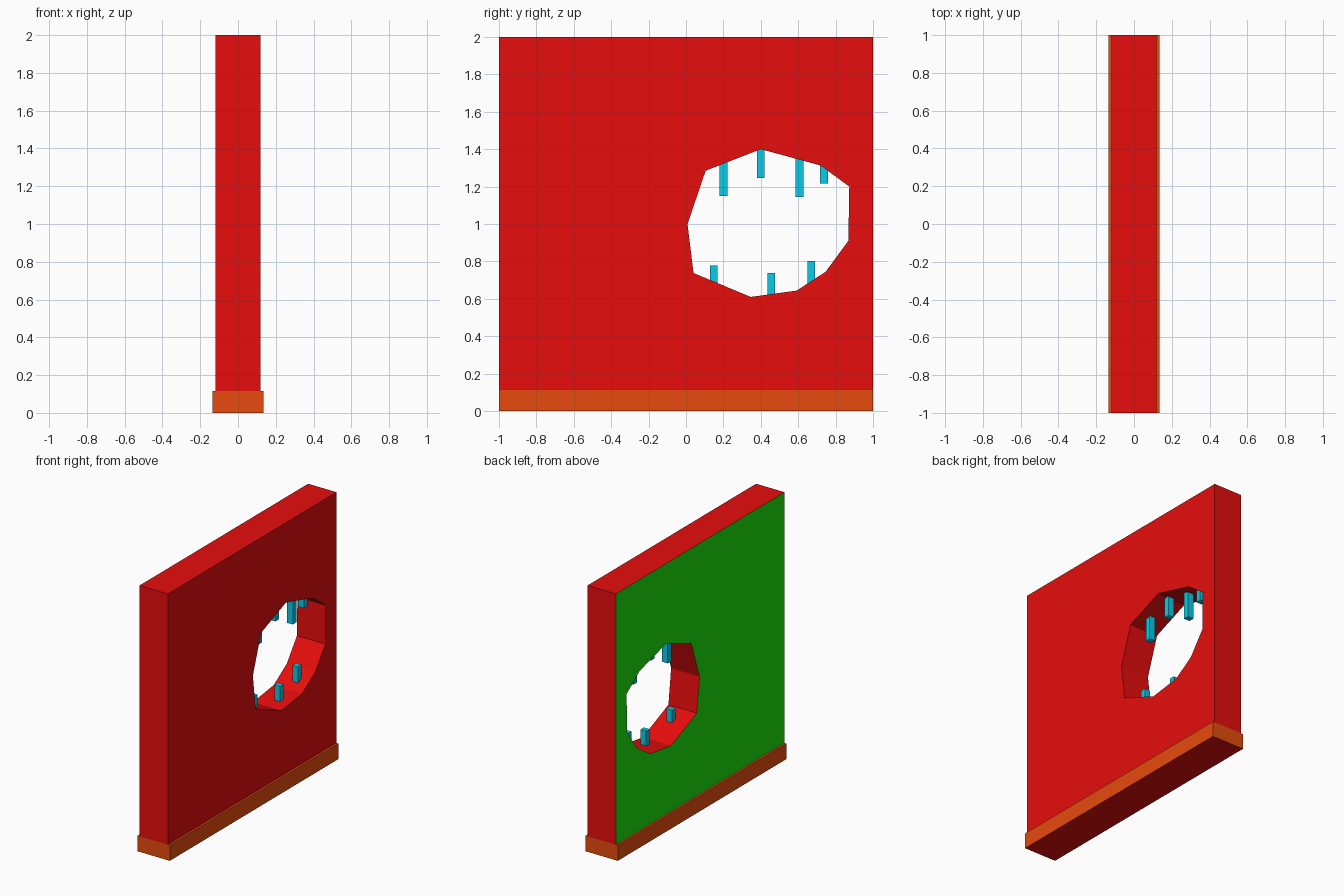
import bpy, bmesh
from mathutils import Vector

if "Cube" in bpy.data.objects:
    bpy.data.objects.remove(bpy.data.objects["Cube"])


def material(name, rgb):
    m = bpy.data.materials.new(name)
    m.diffuse_color = (*rgb, 1)
    m.use_nodes = True
    m.node_tree.nodes["Principled BSDF"].inputs["Base Color"].default_value = m.diffuse_color
    return m


RED = material("red", (0.8, 0.004, 0.004))
GREEN = material("green", (0.01, 0.78, 0.003))
ORANGE = material("orange", (0.8, 0.07, 0.004))
CYAN = material("cyan", (0.003, 0.6, 0.8))


def add_object(name, bm, mats):
    bmesh.ops.recalc_face_normals(bm, faces=bm.faces)
    mesh = bpy.data.meshes.new(name)
    bm.to_mesh(mesh)
    bm.free()
    for m in mats:
        mesh.materials.append(m)
    ob = bpy.data.objects.new(name, mesh)
    bpy.context.collection.objects.link(ob)
    return ob


def box(name, lo, hi, mats):
    lo, hi = Vector(lo), Vector(hi)
    bm = bmesh.new()
    bmesh.ops.create_cube(bm, size=1)
    bmesh.ops.scale(bm, vec=hi - lo, verts=bm.verts)
    bmesh.ops.translate(bm, vec=(lo + hi) / 2, verts=bm.verts)
    return add_object(name, bm, mats)


BASE_TOP, HALF = 0.117, 0.118

# Wall panel: flat outline with a ragged hole, extruded through its thickness
outline = [(-1, BASE_TOP), (1, BASE_TOP), (1, 2), (-1, 2)]
hole = [(0.105, 1.285), (0.40, 1.40), (0.72, 1.313), (0.873, 1.20),
        (0.868, 0.91), (0.747, 0.745), (0.592, 0.644), (0.346, 0.61),
        (0.04, 0.738), (0.008, 1.0)]
bm = bmesh.new()
edges = []
for loop in (outline, hole):
    vs = [bm.verts.new((-HALF, y, z)) for y, z in loop]
    edges += [bm.edges.new((vs[i - 1], vs[i])) for i in range(len(vs))]
bmesh.ops.triangle_fill(bm, use_beauty=True, use_dissolve=False,
                        edges=edges, normal=(-1, 0, 0))
ret = bmesh.ops.extrude_face_region(bm, geom=bm.faces[:], use_keep_orig=True)
top = [g for g in ret["geom"] if isinstance(g, bmesh.types.BMVert)]
bmesh.ops.translate(bm, vec=(2 * HALF, 0, 0), verts=top)
wall = add_object("wall", bm, [RED, GREEN])

# Green paint on the left side only
for p in wall.data.polygons:
    if p.center.x < -HALF + 0.001:
        p.material_index = 1

# Skirting base, red underneath
base = box("skirting_base", (-0.134, -1, 0), (0.134, 1, BASE_TOP), [ORANGE, RED])
for p in base.data.polygons:
    if p.center.z < 0.001:
        p.material_index = 1

# Broken rebar stubs: centre y, low z, high z (one end buried in the wall)
bars = [(0.20, 1.15, 1.36), (0.40, 1.247, 1.43), (0.607, 1.145, 1.38),
        (0.738, 1.217, 1.34), (0.148, 0.65, 0.778), (0.456, 0.59, 0.738),
        (0.67, 0.65, 0.802)]
for i, (y, z0, z1) in enumerate(bars):
    box(f"rebar_{i + 1}", (-0.003, y - 0.021, z0), (0.045, y + 0.021, z1), [CYAN])
